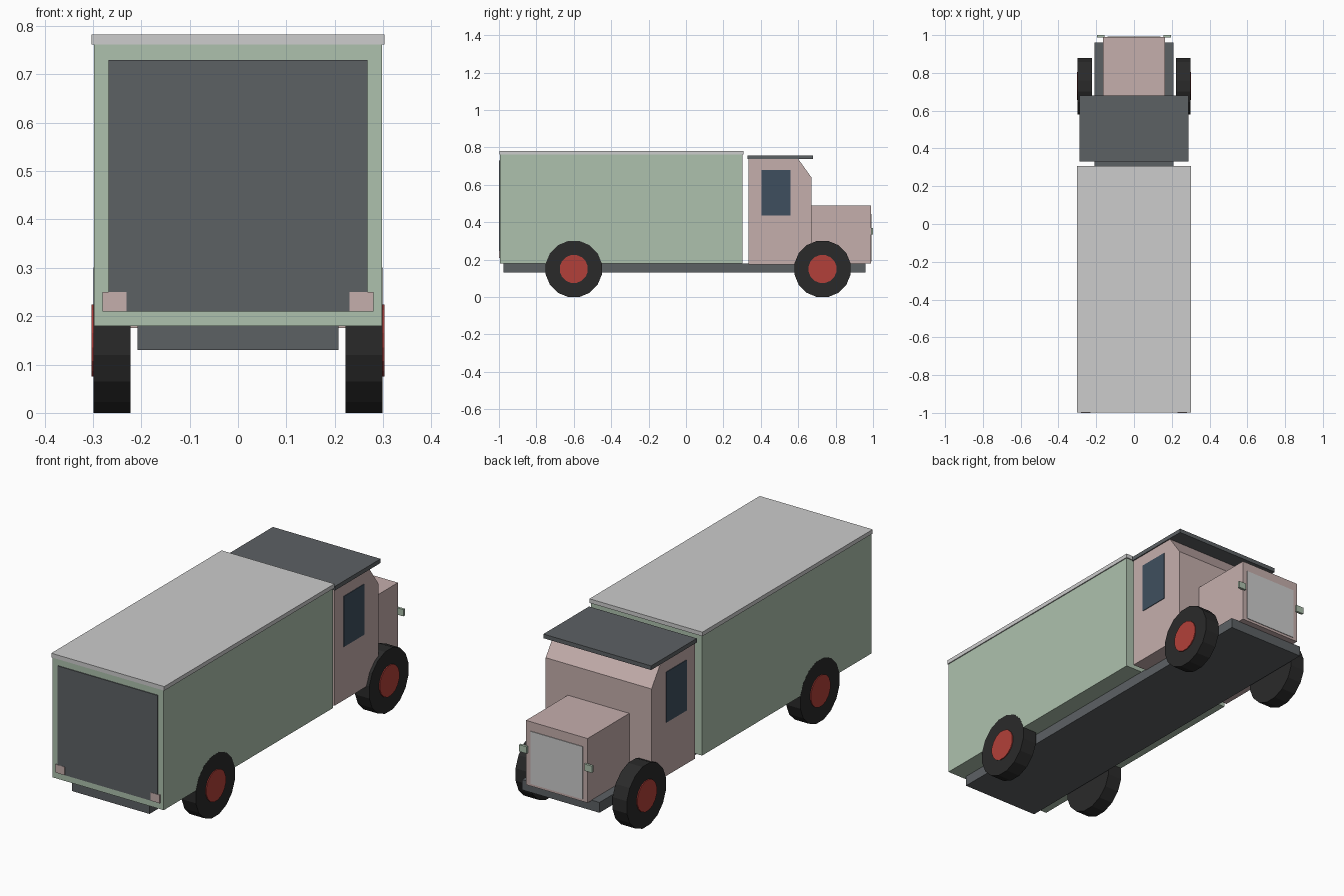
import bpy
import bmesh
from math import pi
from mathutils import Matrix

cube = bpy.data.objects.get("Cube")
if cube:
    bpy.data.objects.remove(cube, do_unlink=True)


def material(name, rgb):
    m = bpy.data.materials.new(name)
    m.use_nodes = True
    colour = (*[(c / 255) ** 2.2 for c in rgb], 1)
    m.diffuse_color = colour
    m.node_tree.nodes["Principled BSDF"].inputs["Base Color"].default_value = colour
    return m


green = material("sage green", (172, 192, 172))
pink = material("dusty pink", (196, 173, 171))
grey = material("slate grey", (93, 97, 100))
silver = material("light grey", (203, 203, 203))
black = material("tyre black", (46, 46, 46))
red = material("hub red", (177, 66, 60))
glass = material("dark blue glass", (65, 80, 95))


def finish(name, bm, mat):
    bmesh.ops.recalc_face_normals(bm, faces=bm.faces)
    mesh = bpy.data.meshes.new(name)
    bm.to_mesh(mesh)
    bm.free()
    mesh.materials.append(mat)
    ob = bpy.data.objects.new(name, mesh)
    bpy.context.collection.objects.link(ob)
    return ob


def box(name, mat, x, y, z):
    """Box spanning the given (low, high) ranges."""
    bm = bmesh.new()
    spans = (x, y, z)
    centre = [(a + b) / 2 for a, b in spans]
    size = [b - a for a, b in spans]
    bmesh.ops.create_cube(bm, size=1, matrix=Matrix.Translation(centre) @ Matrix.Diagonal((*size, 1)))
    return finish(name, bm, mat)


def pair(name, mat, x, y, z):
    """Mirrored boxes; x is measured outwards from the centre."""
    box("left_" + name, mat, x, y, z)
    box("right_" + name, mat, (-x[1], -x[0]), y, z)


def disc(name, mat, x, y, z, radius):
    """Sixteen-sided drum lying along x, with a flat at the bottom."""
    bm = bmesh.new()
    place = (Matrix.Translation(((x[0] + x[1]) / 2, y, z)) @ Matrix.Rotation(pi / 2, 4, "Y")
             @ Matrix.Rotation(pi / 16, 4, "Z"))
    bmesh.ops.create_cone(bm, cap_ends=True, segments=16, radius1=radius, radius2=radius,
                          depth=abs(x[1] - x[0]), matrix=place)
    return finish(name, bm, mat)


def extrude_profile(name, mat, half, profile):
    """Side profile of (y, z) points swept across the width."""
    bm = bmesh.new()
    face = bm.faces.new([bm.verts.new((-half, y, z)) for y, z in profile])
    swept = bmesh.ops.extrude_face_region(bm, geom=[face])["geom"]
    verts = [v for v in swept if isinstance(v, bmesh.types.BMVert)]
    bmesh.ops.translate(bm, verts=verts, vec=(2 * half, 0, 0))
    # Keep the starting cap so that the solid is closed
    if not face.is_valid:
        bmesh.ops.holes_fill(bm, edges=[e for e in bm.edges if e.is_boundary])
    return finish(name, bm, mat)


# Chassis and cargo body
box("chassis", grey, (-0.208, 0.208), (-0.975, 0.96), (0.13, 0.18))
box("cargo_body", green, (-0.298, 0.298), (-0.995, 0.302), (0.18, 0.763))
box("cargo_roof", silver, (-0.303, 0.303), (-0.998, 0.307), (0.762, 0.782))
box("cargo_door", grey, (-0.268, 0.268), (-0.999, -0.99), (0.21, 0.73))
pair("tail_lamp", pink, (0.23, 0.28), (-1.0, -0.99), (0.21, 0.25))

# Cab with a sloping brow, its roof and side windows
extrude_profile("cab", pink, 0.284,
                [(0.335, 0.175), (0.67, 0.175), (0.67, 0.64), (0.60, 0.738), (0.335, 0.738)])
box("cab_roof", grey, (-0.289, 0.289), (0.33, 0.68), (0.737, 0.757))
pair("window", glass, (0.28, 0.287), (0.403, 0.56), (0.435, 0.68))

# Bonnet, grille and headlamps
box("bonnet", pink, (-0.165, 0.165), (0.66, 0.99), (0.178, 0.49))
box("grille", silver, (-0.14, 0.14), (0.985, 0.993), (0.19, 0.445))
pair("headlamp", green, (0.155, 0.195), (0.988, 1.0), (0.335, 0.368))

# Wheels
for axle, y in (("rear", -0.6), ("front", 0.73)):
    for side, s in (("left", 1), ("right", -1)):
        disc(f"{axle}_{side}_tyre", black, (s * 0.222, s * 0.2985), y, 0.15, 0.153)
        disc(f"{axle}_{side}_hub", red, (s * 0.25, s * 0.303), y, 0.15, 0.076)
